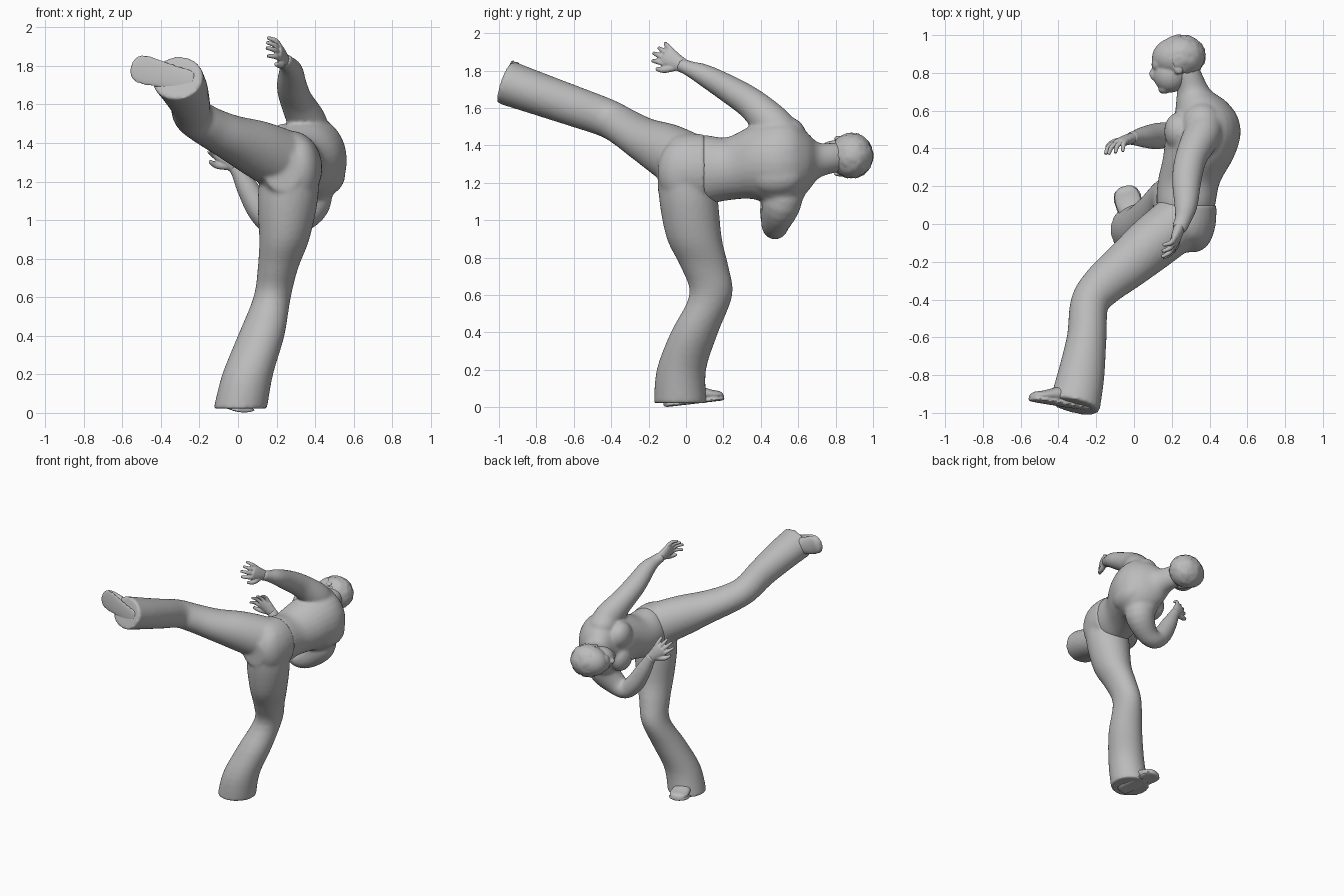
import bpy, bmesh, math, random
from mathutils import Vector as V, Matrix

random.seed(4)
cube = bpy.data.objects.get("Cube")
if cube:
    bpy.data.objects.remove(cube, do_unlink=True)

grey = bpy.data.materials.new("plain_grey")
grey.use_nodes = True
grey.diffuse_color = (0.5, 0.5, 0.5, 1)
grey.node_tree.nodes["Principled BSDF"].inputs["Base Color"].default_value = (0.5, 0.5, 0.5, 1)

X, Y, Z = V((1, 0, 0)), V((0, 1, 0)), V((0, 0, 1))


def spline(rows, steps=4):
    """Catmull-Rom interpolation through rows of numbers."""
    rows = [V(r) for r in rows]
    out = []
    for i in range(len(rows) - 1):
        p1, p2 = rows[i], rows[i + 1]
        p0, p3 = rows[max(i - 1, 0)], rows[min(i + 2, len(rows) - 1)]
        for k in range(steps):
            t = k / steps
            out.append(p1 + (p2 - p0) * (t / 2) + (2 * p0 - 5 * p1 + 4 * p2 - p3) * (t * t / 2)
                       + (3 * p1 - p0 - 3 * p2 + p3) * (t ** 3 / 2))
    return out + [rows[-1]]


def loft(bm, rows, axes=None, ref=Z, sides=28):
    """Closed tube of elliptical sections; row = x, y, z, radius a, radius b."""
    pts = spline(rows)
    rings = []
    for i, p in enumerate(pts):
        c = V(p[:3])
        if axes:
            a, b = axes
        else:
            t = (V(pts[min(i + 1, len(pts) - 1)][:3]) - V(pts[max(i - 1, 0)][:3])).normalized()
            a = (ref - t * ref.dot(t)).normalized()
            b = t.cross(a)
        angles = [2 * math.pi * k / sides for k in range(sides)]
        rings.append([bm.verts.new(c + a * p[3] * math.cos(w) + b * p[4] * math.sin(w)) for w in angles])
    for r, s in zip(rings, rings[1:]):
        for k in range(sides):
            bm.faces.new((r[k], r[(k + 1) % sides], s[(k + 1) % sides], s[k]))
    bm.faces.new(rings[0])
    bm.faces.new(rings[-1])


def blob(bm, centre, radii, turn=0):
    """Ellipsoid, turned about z."""
    m = Matrix.Translation(centre) @ Matrix.Rotation(turn, 4, 'Z') @ Matrix.Diagonal((*radii, 1))
    bmesh.ops.create_icosphere(bm, subdivisions=4, radius=1, matrix=m)


def finish(name, bm, voxel=0, smooth=4):
    """Make the object; fuse overlapping volumes into one skin if asked."""
    bmesh.ops.recalc_face_normals(bm, faces=bm.faces)
    me = bpy.data.meshes.new(name)
    bm.to_mesh(me)
    bm.free()
    ob = bpy.data.objects.new(name, me)
    bpy.context.collection.objects.link(ob)
    for o in bpy.context.selected_objects:
        o.select_set(False)
    ob.select_set(True)
    bpy.context.view_layer.objects.active = ob
    if voxel:
        rm = ob.modifiers.new("Fuse", 'REMESH')
        rm.mode, rm.voxel_size = 'VOXEL', voxel
        sm = ob.modifiers.new("Soften", 'SMOOTH')
        sm.factor, sm.iterations = 0.5, smooth
        for m in ("Fuse", "Soften"):
            bpy.ops.object.modifier_apply(modifier=m)
    ob.data.materials.clear()
    ob.data.materials.append(grey)
    bpy.ops.object.shade_smooth_by_angle(angle=math.radians(50))


# Trousers: hips, standing leg and kicking leg
bm = bmesh.new()
loft(bm, [(.275, .1, 1.27, .162, .19), (.27, 0, 1.27, .163, .193),
          (.26, -.08, 1.265, .145, .172), (.23, -.15, 1.25, .09, .1)], (X, Z))
loft(bm, [(.27, 0, 1.28, .152, .15), (.258, .015, 1.1, .156, .157), (.24, .045, .9, .13, .147),
          (.207, .1, .75, .105, .128), (.177, .133, .6, .097, .115), (.12, .045, .4, .121, .127),
          (.05, -.025, .2, .132, .132), (.012, -.03, .022, .139, .141)], (X, Y))
loft(bm, [(.25, .02, 1.3, .165, .15), (.1, -.1, 1.37, .148, .145), (-.04, -.22, 1.43, .118, .129),
          (-.16, -.32, 1.49, .104, .114), (-.235, -.42, 1.545, .103, .102), (-.25, -.6, 1.61, .108, .105),
          (-.28, -.8, 1.68, .114, .124), (-.315, -.965, 1.738, .12, .136)])
blob(bm, (.315, -.01, 1.26), (.11, .14, .18))
finish("trousers", bm, .012, 6)

# Bare upper body: trunk, neck and arms
bm = bmesh.new()
loft(bm, [(.27, 0, 1.27, .13, .16), (.275, .1, 1.27, .155, .184), (.29, .22, 1.275, .165, .169),
          (.34, .35, 1.31, .187, .196), (.367, .47, 1.31, .197, .23), (.38, .57, 1.31, .168, .217),
          (.355, .65, 1.31, .132, .157), (.315, .71, 1.32, .09, .095), (.28, .8, 1.335, .078, .08),
          (.26, .86, 1.34, .07, .07)], (X, Z))
for s in (-1, 1):
    blob(bm, (.235, .49, 1.31 + s * .09), (.075, .1, .1))           # chest muscle
    blob(bm, (.455, .48, 1.3 + s * .06), (.1, .15, .11), -.15)      # shoulder blade
    blob(bm, (.36, .53, 1.31 + s * .15), (.105, .11, .095))         # shoulder
loft(bm, [(.38, .53, 1.42, .105, .1), (.36, .47, 1.505, .105, .1), (.305, .36, 1.615, .086, .085),
          (.28, .24, 1.695, .075, .079), (.275, .1, 1.775, .059, .062), (.258, .02, 1.81, .042, .044),
          (.235, -.03, 1.833, .036, .042)])
loft(bm, [(.38, .53, 1.2, .105, .1), (.37, .51, 1.09, .105, .11), (.285, .48, .995, .08, .083),
          (.2, .475, .968, .067, .066), (.12, .465, 1.045, .07, .068), (.05, .46, 1.165, .055, .057),
          (.005, .455, 1.25, .04, .042), (-.02, .453, 1.29, .034, .04)], ref=Y)
finish("upper_body", bm, .011, 6)


def hand(name, wrist, along, across, curl):
    """Open hand; the thumb lies on the negative side of across."""
    d, s = V(along).normalized(), V(across).normalized()
    s = (s - d * s.dot(d)).normalized()
    n = d.cross(s) * curl
    w = V(wrist)
    bm = bmesh.new()

    def tube(pts, radii):
        loft(bm, [(*p, r, q) for p, (r, q) in zip(pts, radii)], ref=s, sides=14)

    tube([w - d * .03, w + d * .03, w + d * .08, w + d * .115],
         [(.036, .028), (.043, .029), (.052, .025), (.046, .018)])
    for k in range(4):
        f = (k - 1.5) / 1.5
        length = .1 - .018 * abs(k - 1.2)
        root = w + d * .09 + s * f * .04
        mid = root + d * length * .6 + s * f * .01 + n * .01
        tip = root + d * length + s * f * .018 + n * .045
        tube([root, mid, tip], [(.0145, .0145), (.0135, .0135), (.009, .009)])
    tube([w + d * .03 - s * .025, w + d * .075 - s * .07, w + d * .12 - s * .085 + n * .015],
         [(.022, .02), (.017, .017), (.01, .01)])
    finish(name, bm, .005, 2)


hand("left_hand", (.24, -.02, 1.828), (-.28, -.83, .48), (0, .55, .8), 1)
hand("right_hand", (-.012, .454, 1.275), (-.6, -.2, .7), (.7, .1, .7), -1)


def shoe(name, heel, along, up, length):
    """Soft slipper body on a thin sole."""
    d = V(along).normalized()
    u = V(up)
    u = (u - d * u.dot(d)).normalized()
    s = d.cross(u)
    h = V(heel)
    bm = bmesh.new()
    shape = [(0, .035, .03), (.06, .054, .045), (.3, .058, .06), (.55, .064, .045),
             (.8, .07, .027), (.94, .055, .02), (1, .022, .01)]
    loft(bm, [(*(h + d * t * length + u * (.012 + q)), r, q) for t, r, q in shape], (s, u))
    loft(bm, [(*(h + d * t * length + u * .012), r * 1.1, .012) for t, r, q in shape], (s, u))
    ankle = h + d * .3 * length
    loft(bm, [(*(ankle + u * t), .05, .055) for t in (.05, .1, .16)], (s, d))
    finish(name, bm, .007, 2)


shoe("standing_shoe", (.035, -.11, .001), (-.27, .95, .11), (0, 0, 1), .325)
shoe("kicking_shoe", (-.235, -.99, 1.715), (-.95, .16, .25), (.1, 1, -.1), .335)

# Head: skull, jaw, brow, nose, lips, chin and ears
bm = bmesh.new()
blob(bm, (.23, .885, 1.345), (.135, .107, .112), .1)
blob(bm, (.195, .795, 1.342), (.092, .1, .085), -.3)
blob(bm, (.123, .845, 1.343), (.03, .04, .06))
blob(bm, (.108, .79, 1.343), (.026, .034, .018), .4)
blob(bm, (.134, .755, 1.343), (.02, .025, .035))
blob(bm, (.16, .715, 1.342), (.032, .026, .038))
for s in (-1, 1):
    blob(bm, (.235, .825, 1.343 + s * .095), (.026, .036, .014), .25)
finish("head", bm, .007, 4)

# Hair: rough cap, open over the face and below the nape
bm = bmesh.new()
blob(bm, (.245, .885, 1.345), (.133, .115, .121), .15)


def bare(face):
    c = face.calc_center_median()
    return c.y < .8 or (c.y < .965 and c.x < .13 + (1 - c.y) * .5)


bmesh.ops.delete(bm, geom=[f for f in bm.faces if bare(f)], context='FACES')
for v in bm.verts:
    v.co += v.normal * random.uniform(-.003, .004)
finish("hair", bm)
